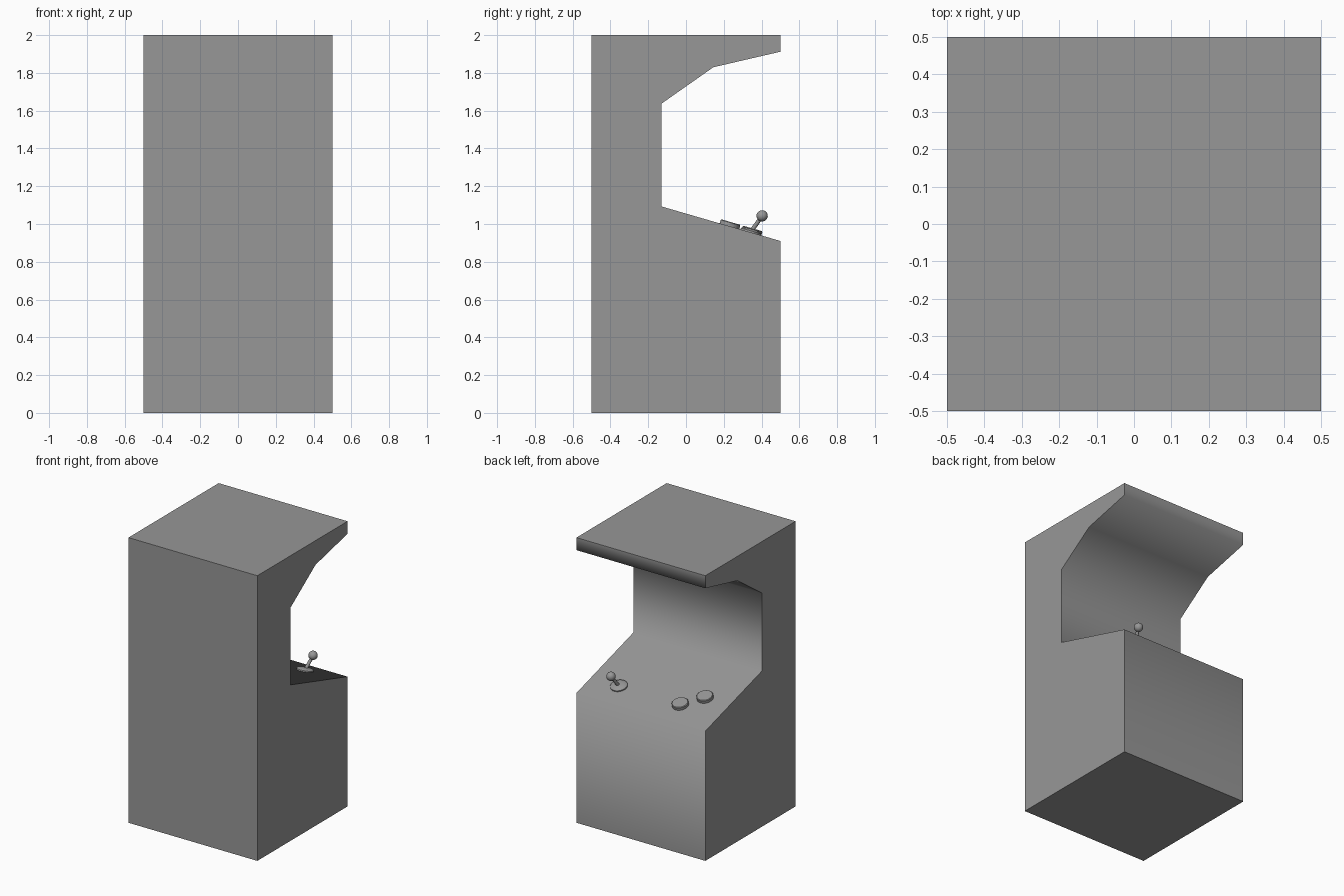
import bpy, bmesh, math
from mathutils import Vector

cube = bpy.data.objects.get("Cube")
if cube:
    bpy.data.objects.remove(cube, do_unlink=True)

# Single grey finish
grey = bpy.data.materials.new("plain grey")
grey.use_nodes = True
colour = (0.31, 0.31, 0.31, 1)
grey.diffuse_color = colour
grey.node_tree.nodes["Principled BSDF"].inputs["Base Color"].default_value = colour


def finish(name, bm, angle):
    bmesh.ops.recalc_face_normals(bm, faces=bm.faces)
    mesh = bpy.data.meshes.new(name)
    bm.to_mesh(mesh)
    bm.free()
    mesh.materials.append(grey)
    obj = bpy.data.objects.new(name, mesh)
    bpy.context.collection.objects.link(obj)
    bpy.ops.object.select_all(action="DESELECT")
    obj.select_set(True)
    bpy.context.view_layer.objects.active = obj
    bpy.ops.object.shade_smooth_by_angle(angle=math.radians(angle))
    return obj


def lathe(name, profile, location, axis, angle=40, sides=32):
    """Spin a (radius, height) outline and stand it along an axis."""
    bm = bmesh.new()
    verts = [bm.verts.new((r, 0, h)) for r, h in profile]
    edges = [bm.edges.new(pair) for pair in zip(verts, verts[1:])]
    bmesh.ops.spin(bm, geom=verts + edges, cent=(0, 0, 0), axis=(0, 0, 1),
                   angle=math.tau, steps=sides, use_duplicate=False)
    bmesh.ops.remove_doubles(bm, verts=bm.verts, dist=0.0001)
    obj = finish(name, bm, angle)
    obj.rotation_mode = "QUATERNION"
    obj.rotation_quaternion = Vector((0, 0, 1)).rotation_difference(axis)
    obj.location = location
    return obj


# Cabinet: side outline (y, z) extruded across the width
outline = [(-0.5, 0), (0.5, 0), (0.5, 0.91), (-0.13, 1.093), (-0.13, 1.637),
           (0.145, 1.83), (0.5, 1.912), (0.5, 2), (-0.5, 2)]
bm = bmesh.new()
side = bm.faces.new([bm.verts.new((-0.5, y, z)) for y, z in outline])
extruded = bmesh.ops.extrude_face_region(bm, geom=[side])["geom"]
bmesh.ops.translate(bm, vec=(1, 0, 0),
                    verts=[v for v in extruded if isinstance(v, bmesh.types.BMVert)])
finish("cabinet", bm, 85)

# Sloping control panel
slope = (1.093 - 0.91) / 0.63
panel_normal = Vector((0, slope, 1)).normalized()


def on_panel(x, y):
    return Vector((x, y, 0.91 + slope * (0.5 - y)))


# Push buttons
button = [(0, -0.005), (0.054, -0.005), (0.054, 0.019), (0.05, 0.023), (0, 0.023)]
lathe("front_button", button, on_panel(-0.2, 0.347), panel_normal)
lathe("rear_button", button, on_panel(-0.31, 0.23), panel_normal)

# Joystick: stepped base, leaning stick and ball
foot = on_panel(0.28, 0.342)
ball_centre = Vector((0.3, 0.403, 1.043))
lathe("joystick_base", [(0, -0.005), (0.056, -0.005), (0.056, 0.008),
                        (0.05, 0.013), (0.03, 0.018), (0, 0.02)],
      foot, panel_normal)
lean = ball_centre - foot
lathe("joystick_stick", [(0, 0), (0.012, 0), (0.01, lean.length), (0, lean.length)],
      foot, lean.normalized(), sides=16)
arc = [math.pi * i / 12 for i in range(13)]
lathe("joystick_ball", [(0.03 * math.sin(a), -0.03 * math.cos(a)) for a in arc],
      ball_centre, lean.normalized(), sides=24)
